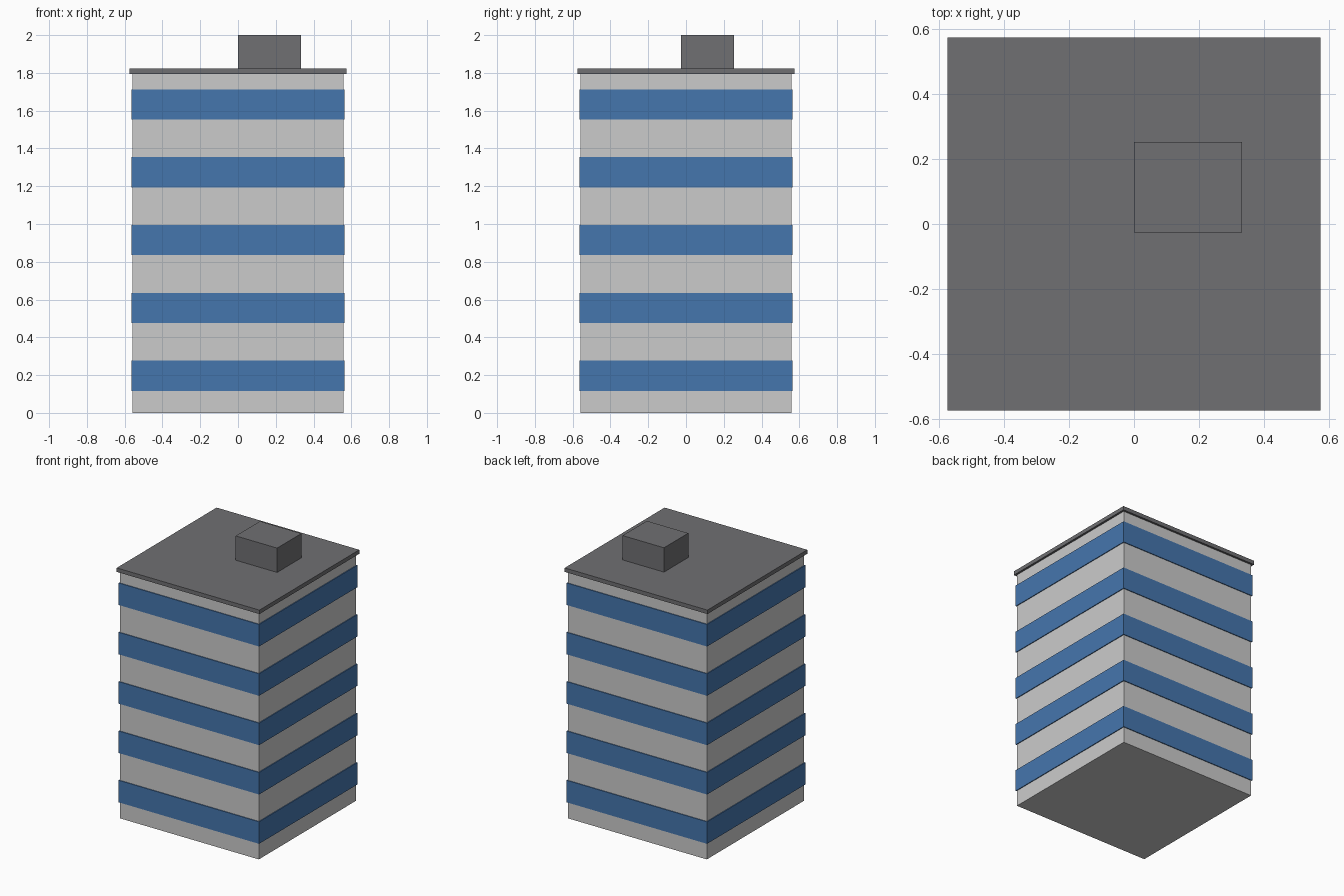
import bpy

if "Cube" in bpy.data.objects:
    bpy.data.objects.remove(bpy.data.objects["Cube"])


def material(name, color):
    mat = bpy.data.materials.new(name)
    mat.diffuse_color = color
    mat.use_nodes = True
    mat.node_tree.nodes["Principled BSDF"].inputs["Base Color"].default_value = mat.diffuse_color
    return mat


def box(name, x, y, z, mat=None):
    """Box spanning the (min, max) pairs x, y, z."""
    spans = (x, y, z)
    bpy.ops.mesh.primitive_cube_add(size=1, location=[(a + b) / 2 for a, b in spans])
    obj = bpy.context.object
    obj.name = name
    obj.scale = [b - a for a, b in spans]
    bpy.ops.object.transform_apply(location=False, rotation=False, scale=True)
    if mat:
        obj.data.materials.append(mat)
    return obj


def square(half):
    return (-half, half), (-half, half)


glass = material("blue_glass", (0.06, 0.18, 0.42, 1))
dark = material("dark_grey", (0.16, 0.16, 0.17, 1))

FLOORS = 5
FLOOR_HEIGHT = 0.3588
WALL_TOP = FLOORS * FLOOR_HEIGHT
ROOF_TOP = 1.823

# Tower walls
box("tower_body", *square(0.559), (0, WALL_TOP))

# Window band around each floor, slightly proud of the walls
for i in range(FLOORS):
    z = i * FLOOR_HEIGHT + 0.117
    box(f"window_band_{i + 1}", *square(0.565), (z, z + 0.16), glass)

# Overhanging roof slab and off-centre rooftop plant room
box("roof_slab", *square(0.574), (WALL_TOP, ROOF_TOP), dark)
box("rooftop_plant_room", (0, 0.333), (-0.026, 0.253), (ROOF_TOP, 2.0), dark)
